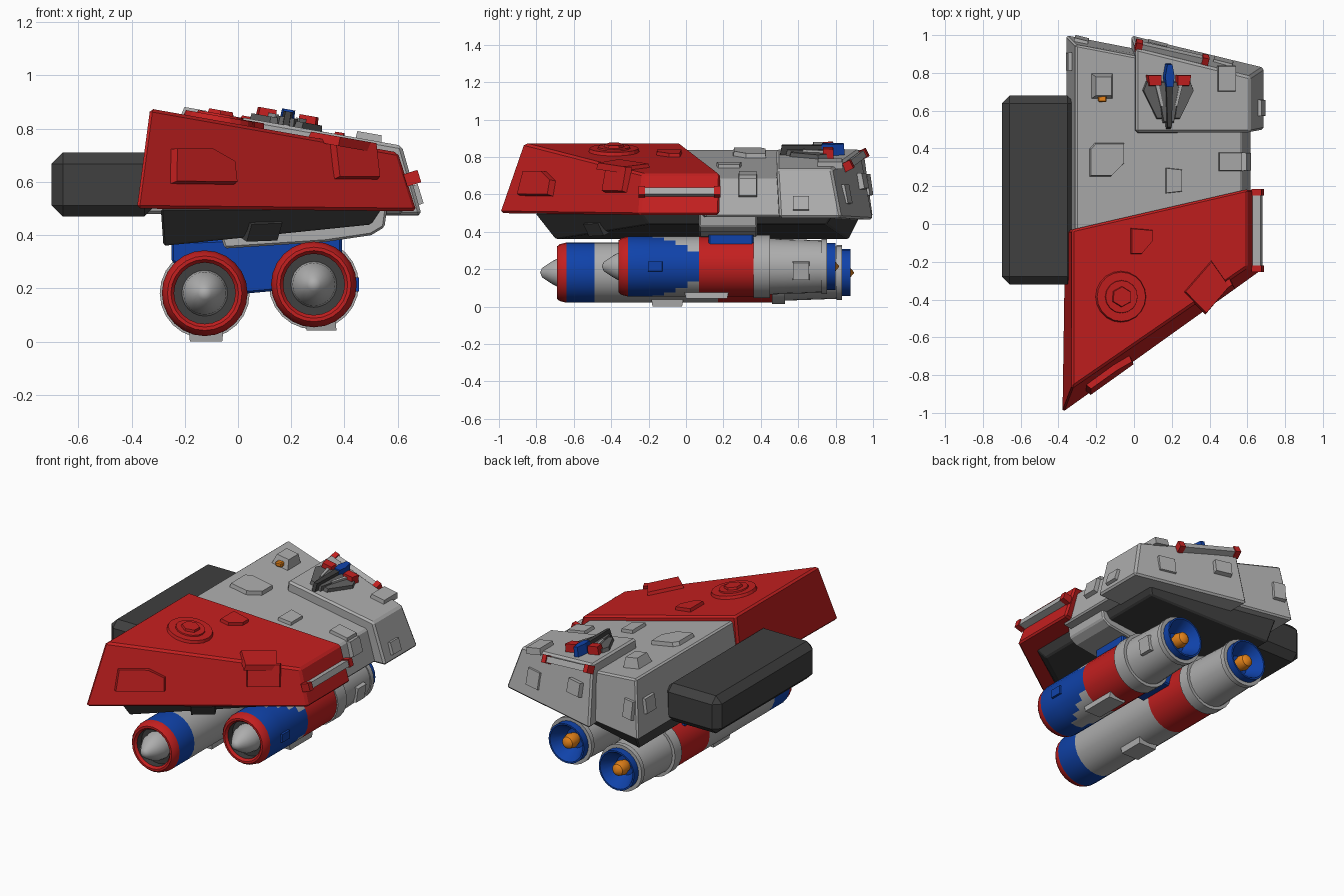
import bpy, bmesh, math
from mathutils import Vector as V

if "Cube" in bpy.data.objects:
    bpy.data.objects.remove(bpy.data.objects["Cube"])

def mat(name, r, g, b):
    m = bpy.data.materials.new(name)
    m.diffuse_color = (r, g, b, 1)
    m.use_nodes = True
    m.node_tree.nodes["Principled BSDF"].inputs["Base Color"].default_value = m.diffuse_color
    return m

GREY = mat("light_grey", .42, .42, .42)
RED = mat("red", .55, .014, .014)
BLUE = mat("blue", .005, .055, .40)
DARK = mat("dark_grey", .05, .05, .05)
MID = mat("mid_grey", .12, .12, .12)
ORANGE = mat("orange", .80, .23, .01)

def finish(bm, name, mats, bevel=0, smooth=False):
    bmesh.ops.recalc_face_normals(bm, faces=bm.faces)
    me = bpy.data.meshes.new(name)
    bm.to_mesh(me)
    bm.free()
    ob = bpy.data.objects.new(name, me)
    bpy.context.collection.objects.link(ob)
    for m in mats:
        me.materials.append(m)
    if bevel:
        b = ob.modifiers.new("bevel", "BEVEL")
        b.width, b.segments, b.limit_method = bevel, 1, "ANGLE"
    if smooth:
        bpy.ops.object.select_all(action="DESELECT")
        ob.select_set(True)
        bpy.context.view_layer.objects.active = ob
        bpy.ops.object.shade_smooth_by_angle(angle=math.radians(35))
    return ob

def loft(name, low, high, m, bevel=0):
    """Solid between two matching point loops."""
    bm = bmesh.new()
    a = [bm.verts.new(p) for p in low]
    b = [bm.verts.new(p) for p in high]
    bm.faces.new(a)
    bm.faces.new(b)
    n = len(a)
    for i in range(n):
        bm.faces.new((a[i], a[(i + 1) % n], b[(i + 1) % n], b[i]))
    return finish(bm, name, [m], bevel)

def box(name, lo, hi, m, bevel=0):
    c = [(lo[0], lo[1]), (hi[0], lo[1]), (hi[0], hi[1]), (lo[0], hi[1])]
    return loft(name, [(*p, lo[2]) for p in c], [(*p, hi[2]) for p in c], m, bevel)

def plate(name, pts, origin, xa, n, m, h=.02, inset=.93):
    """Raised panel: 2D outline laid on a plane, top slightly inset."""
    o, xa, n = V(origin), V(xa).normalized(), V(n).normalized()
    ya = n.cross(xa)
    cx = sum(p[0] for p in pts) / len(pts)
    cy = sum(p[1] for p in pts) / len(pts)
    put = lambda x, y, z: o + xa * x + ya * y + n * z
    return loft(name, [put(x, y, -.015) for x, y in pts],
                [put(cx + (x - cx) * inset, cy + (y - cy) * inset, h) for x, y in pts], m)

def rect(w, h):
    return [(-w/2, -h/2), (w/2, -h/2), (w/2, h/2), (-w/2, h/2)]

def ngon(r, k, turn=0):
    return [(r * math.cos(turn + i * math.tau / k), r * math.sin(turn + i * math.tau / k)) for i in range(k)]

SLOPE = .177
TX, TN = (1, 0, -SLOPE), (SLOPE, 0, 1)
HULL, REDTOP, WING = .785, .817, .845
def on_top(name, pts, x, y, base, m, h=.02, inset=.93):
    return plate(name, pts, (x, y, base - SLOPE * x), TX, TN, m, h, inset)

def top(pts, base):
    return [(x, y, base - SLOPE * x) for x, y in pts]

# Hull, red front wedge, raised rear block
loft("main_hull", [(-.36, -.12, .48), (.62, .1, .48), (.62, .81, .48), (-.36, 1, .48)],
     top([(-.31, -.12), (.57, .1), (.57, .78), (-.31, .95)], HULL), GREY, .01)
loft("red_front_wedge", [(-.38, -1, .5), (.67, -.25, .49), (.67, .18, .49), (-.365, -.035, .5)],
     top([(-.33, -.87), (.60, -.23), (.60, .185), (-.33, -.03)], REDTOP), RED, .012)
loft("rear_block", [(-.015, .47, .475), (.69, .50, .475), (.69, .83, .475), (-.015, 1, .465)],
     top([(.01, .485), (.615, .485), (.615, .78), (.01, .93)], WING), GREY, .012)
box("side_pod", (-.70, -.32, .47), (-.31, .68, .71), DARK, .042)

# Underside
loft("dark_underside", [(-.28, -.70, .36), (.5, -.2, .44), (.5, .75, .44), (-.28, .87, .36)],
     [(-.29, -.81, .5), (.54, -.24, .5), (.54, .79, .5), (-.29, .94, .5)], DARK, .008)
def slab(name, xz, y0, y1, m):
    loft(name, [(x, y0, z) for x, z in xz], [(x, y1, z) for x, z in xz], m, .008)
slab("belly_rib", [(-.05, .35), (.33, .375), (.50, .40), (.55, .43), (.56, .5), (-.1, .5)], .07, .38, GREY)
slab("engine_pylon", [(-.25, .375), (.39, .40), (.39, .30), (.13, .19), (.02, .18), (-.25, .30)], .12, .36, BLUE)
plate("underside_hatch", rect(.15, .08), (.09, -.48, .42), (.83, .57, .03), (.5, -.75, -.5), DARK)

# Engines: lathed along y
MATS = [GREY, RED, BLUE, DARK, ORANGE]
def engine(name, cx, cz, y0, blue_end, red0, ring0, ring1, end, wedges, seg=24):
    prof = [(y0 - .09, 0, 0), (y0 - .08, .025, 0), (y0 - .03, .058, 0), (y0 + .01, .08, 0), (y0 + .06, .086, 3),
            (y0 + .06, .115, 3), (y0 + .015, .115, 1), (y0, .127, 1), (y0, .140, 1),
            (y0 + .015, .152, 1), (y0 + .05, .161, 2)]          # (y, radius, colour of next band)
    if wedges:
        a = y0 + .18
        prof += [(a + (blue_end - a) * i / 4, .161, 2) for i in range(4)]
    prof += [(blue_end, .161, 0)]
    if red0 > blue_end:
        prof += [(red0, .161, 1)]
    else:
        prof[-1] = (blue_end, .161, 1)
    prof += [(ring0, .161, 0), (ring0, .169, 0), (ring1, .169, 0), (ring1, .150, 0), (end - .075, .140, 0),
             (end - .075, .147, 0), (end - .045, .147, 0), (end - .045, .125, 2), (end, .125, 2),
             (end, .115, 2), (end - .09, .06, 2), (end - .09, .035, 4), (end - .05, .046, 4),
             (end - .01, .036, 4), (end + .02, 0, 4)]
    bm = bmesh.new()
    rings = [[bm.verts.new((cx + r * math.cos(t * math.tau / seg), y, cz + r * math.sin(t * math.tau / seg)))
              for t in range(seg)] for y, r, _ in prof]
    for i in range(len(prof) - 1):
        for t in range(seg):
            u = (t + 1) % seg
            f = bm.faces.new((rings[i][t], rings[i][u], rings[i + 1][u], rings[i + 1][t]))
            f.material_index = prof[i][2]
            c = f.calc_center_median()
            if wedges and y0 + .17 < c.y < blue_end:    # tapering grey panels above and below
                k = (c.y - y0 - .18) / (blue_end - y0 - .18)
                if abs(c.z - cz) / .161 > 1 - .55 * k:
                    f.material_index = 0
    bmesh.ops.remove_doubles(bm, verts=bm.verts, dist=1e-5)
    finish(bm, name, MATS, smooth=True)

engine("left_engine", -.125, .182, -.69, -.49, .17, .46, .53, .88, False)
engine("right_engine", .285, .215, -.36, .07, .07, .36, .45, .80, True)
plate("left_engine_belly_plate", rect(.13, .17), (-.12, -.10, .025), (1, 0, 0), (0, 0, -1), GREY, .025)
plate("right_engine_belly_plate", rect(.12, .24), (.31, .11, .062), (1, 0, 0), (.2, 0, -1), GREY)
plate("right_engine_hatch", rect(.09, .10), (.43, .615, .19), (0, 1, 0), (1, 0, -.15), GREY, .01)
plate("right_engine_blue_hatch", rect(.08, .055), (.443, -.165, .215), (0, 1, 0), (1, 0, 0), BLUE, .012)

# Red wedge details
on_top("red_turret_base", ngon(.14, 20), -.07, -.385, REDTOP, RED, .018, .93)
on_top("red_turret_ring", ngon(.095, 16), -.07, -.385, REDTOP, RED, .026, .9)
on_top("red_turret_core", ngon(.065, 6, .5), -.07, -.385, REDTOP, RED, .04, .8)
on_top("red_top_panel", [(-.06, -.07), (.0, -.07), (.06, .0), (.06, .06), (-.06, .07)], .04, -.09, REDTOP, RED)
on_top("red_corner_panel", [(-.12, -.01), (.0, -.13), (.13, .02), (.03, .16)], .38, -.35, REDTOP, RED)
FD, FN = (1.05, .75, -.01), (.283, -.394, .099)
plate("red_corner_panel_front", rect(.2, .14), (.44, -.37, .68), FD, FN, RED)
plate("red_front_panel", [(-.15, -.065), (.15, -.065), (.15, .02), (.05, .07), (-.13, .07)],
      (-.14, -.79, .655), FD, FN, RED, .03)

# Hull details
on_top("hull_hex_panel", [(-.09, -.09), (.03, -.09), (.1, -.02), (.1, .09), (-.06, .09), (-.09, .06)],
       -.15, .34, HULL, GREY, .025)
on_top("hull_small_panel", [(-.045, -.07), (.045, -.06), (.045, .06), (-.045, .07)], .21, .23, HULL, GREY)
on_top("hull_edge_panel", rect(.13, .1), .51, .33, HULL, GREY)
plate("hull_side_panel", rect(.1, .10), (.588, .33, .635), (0, 1, 0), (.184, 0, .05), GREY)
on_top("block_corner_panel", rect(.1, .14), .49, .77, WING, GREY, .025)
plate("block_side_panel", rect(.09, .08), (.667, .615, .55), (0, 1, 0), (.26, 0, .08), GREY)
BD, BN = (-1, .25, 0), (.25, 1, .2)
plate("block_back_panel", rect(.11, .09), (.12, .935, .67), BD, BN, GREY, .025)
plate("block_back_low_panel", rect(.11, .11), (.47, .85, .60), BD, BN, GREY)
plate("hull_back_panel", rect(.08, .12), (-.28, .965, .65), BD, (.2, 1, .15), GREY)
plate("hull_left_panel", rect(.1, .1), (-.335, .86, .66), (0, -1, 0), (-1, 0, .14), GREY)

# Dome with orange lamp
on_top("lamp_housing", [(-.06, -.07), (.06, -.07), (.06, .07), (-.06, .07)], -.17, .73, HULL, GREY, .06, .7)
box("orange_lamp", (-.19, .645, .82), (-.145, .69, .85), ORANGE, .006)

# Light bars with red end caps
def bar(name, p, q, n, r=.022):
    p, q = V(p), V(q)
    d = q - p
    L = d.length
    for part, a, b, w, m in (("_tube", 0, L, 1.7 * r, GREY), ("_cap_a", -.005, .03, 2.2 * r, RED),
                             ("_cap_b", L - .03, L + .005, 2.2 * r, RED)):
        plate(name + part, [(a, -w / 2), (b, -w / 2), (b, w / 2), (a, w / 2)], p, d, n, m,
              .033 if m is GREY else .04, 1)
bar("side_light_bar", (.643, -.25, .61), (.643, .18, .61), (.22, 0, .07))
bar("rear_light_bar", (.385, .85, .745), (.01, .935, .81), (.25, 1, .5))

# Small craft parked on the rear block
def craft(name, pts, m, lo, inset=.9):
    on_top("craft_" + name, pts, .18, .68, WING, m, lo, inset)
craft("body", [(-.03, -.15), (.03, -.15), (.07, .08), (-.07, .08)], MID, .03)
craft("nose", [(-.012, -.18), (.012, -.18), (.02, .07), (-.02, .07)], DARK, .052)
for s, side in ((-1, "left"), (1, "right")):
    flip = lambda pts: [(s * x, y) for x, y in pts]
    craft(side + "_wing", flip([(.03, -.13), (.06, -.13), (.14, .03), (.12, .08), (.06, .08)]), MID, .022)
    craft(side + "_stripe", flip([(.03, -.06), (.045, -.06), (.075, .06), (.055, .06)]), GREY, .035)
    craft(side + "_engine", flip([(.04, .05), (.11, .05), (.12, .11), (.04, .11)]), RED, .05)
craft("tail", [(-.02, .04), (.02, .04), (.028, .10), (.015, .17), (-.015, .17), (-.028, .10)], BLUE, .06)
